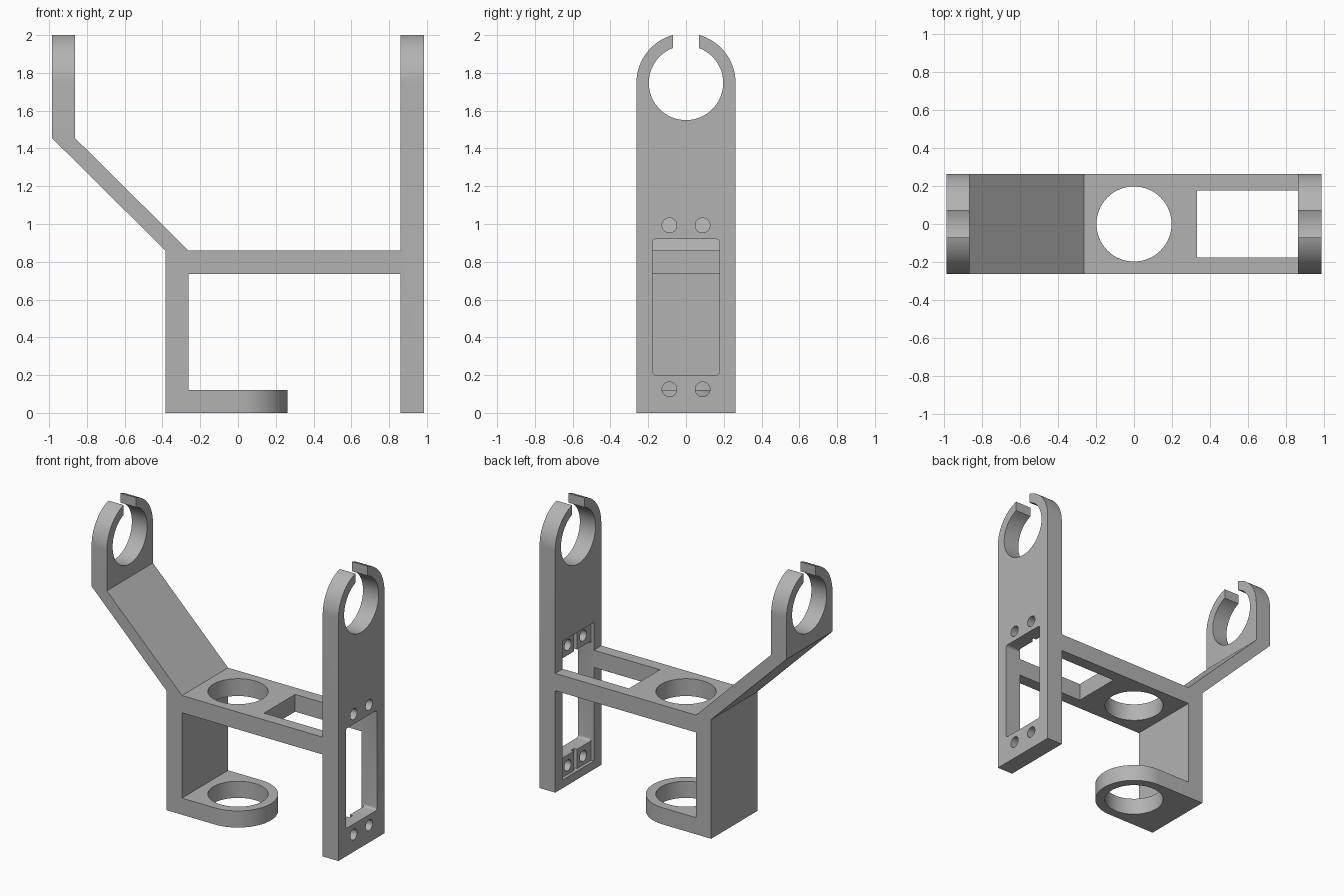
import bpy, bmesh
from math import sin, cos, pi, asin
from mathutils import Vector

if "Cube" in bpy.data.objects:
    bpy.data.objects.remove(bpy.data.objects["Cube"])

grey = bpy.data.materials.new("plain grey")
grey.use_nodes = True
GREY = (0.45, 0.45, 0.45, 1)
grey.diffuse_color = GREY
grey.node_tree.nodes["Principled BSDF"].inputs["Base Color"].default_value = GREY

W = 0.2625      # half width of the bracket
BORE = 0.197    # radius of the round openings
GAP = 0.07      # half width of the clip opening
WIN = 0.177     # half width of the square openings
AXIS = 1.747    # height of the clip centre


def prism(name, outline, axis, low, high):
    """Extrude a 2D outline along one axis."""
    place = {"x": lambda a, b, d: (d, a, b),
             "y": lambda a, b, d: (a, d, b),
             "z": lambda a, b, d: (a, b, d)}[axis]
    bm = bmesh.new()
    face = bm.faces.new([bm.verts.new(place(a, b, low)) for a, b in outline])
    new = bmesh.ops.extrude_face_region(bm, geom=[face])["geom"]
    shift = Vector(place(0, 0, high - low))
    bmesh.ops.translate(bm, verts=[v for v in new if isinstance(v, bmesh.types.BMVert)], vec=shift)
    bmesh.ops.recalc_face_normals(bm, faces=bm.faces)
    mesh = bpy.data.meshes.new(name)
    bm.to_mesh(mesh)
    bm.free()
    mesh.materials.append(grey)
    obj = bpy.data.objects.new(name, mesh)
    bpy.context.collection.objects.link(obj)
    return obj


def arc(cx, cy, r, start, end, n):
    return [(cx + r * cos(start + (end - start) * i / n),
             cy + r * sin(start + (end - start) * i / n)) for i in range(n + 1)]


def circle(cx, cy, r, n):
    return arc(cx, cy, r, 0, 2 * pi, n)[:-1]


def rect(a0, a1, b0, b1, r=0):
    if not r:
        return [(a0, b0), (a1, b0), (a1, b1), (a0, b1)]
    corners = [(a1 - r, b1 - r), (a0 + r, b1 - r), (a0 + r, b0 + r), (a1 - r, b0 + r)]
    return [p for i, (x, y) in enumerate(corners)
            for p in arc(x, y, r, i * pi / 2, (i + 1) * pi / 2, 5)]


# Whole bracket as one side profile: foot, post, bar, tall plate, sloped arm
bracket = prism("bracket", [
    (-0.385, 0), (W, 0), (W, 0.12), (-0.263, 0.12), (-0.263, 0.735),
    (0.86, 0.735), (0.86, 0), (0.985, 0), (0.985, 2.05), (0.86, 2.05),
    (0.86, 0.86), (-0.263, 0.86), (-0.863, 1.455), (-0.863, 2.05),
    (-0.985, 2.05), (-0.985, 1.455), (-0.385, 0.86)], "y", -W, W)

# Round shoulders, slot and bore of both open clips, cut in one go
outer, inner = asin(GAP / W), asin(GAP / BORE)
clip = ([(-0.4, AXIS)] + arc(0, AXIS, W, pi, pi / 2 + outer, 20)
        + arc(0, AXIS, BORE, pi / 2 + inner, 5 * pi / 2 - inner, 56)
        + arc(0, AXIS, W, pi / 2 - outer, 0, 20)
        + [(0.4, AXIS), (0.4, 2.3), (-0.4, 2.3)])
cutters = [prism("clip_cutter", clip, "x", -1.2, 1.2)]

# Rounded end of the foot
cutters.append(prism("foot_end_cutter",
                     [(0, -0.4)] + arc(0, 0, W, -pi / 2, pi / 2, 40)
                     + [(0, 0.4), (0.4, 0.4), (0.4, -0.4)], "z", -0.1, 0.3))

# Vertical bore through bar and foot
cutters.append(prism("bore_cutter", circle(0, 0, BORE, 64), "z", -0.1, 1))

# Window in the tall plate, then the opening in the bar that meets it
cutters.append(prism("plate_window_cutter", rect(-WIN, WIN, 0.2, 0.92, 0.018), "x", 0.8, 1.1))
cutters.append(prism("bar_window_cutter", rect(0.332, 0.87, -WIN, WIN), "z", 0.7, 0.9))

# Shallow recess on the inner side with a narrow groove
cutters.append(prism("recess_cutter", rect(-WIN, WIN, 0.06, 1.06), "x", 0.8, 0.882))
cutters.append(prism("groove_cutter", rect(-0.018, 0.018, 0.06, 1.06), "x", 0.8, 0.905))

# Four screw holes
for y in (-0.088, 0.088):
    for z in (0.125, 0.993):
        cutters.append(prism("screw_hole_cutter", circle(y, z, 0.039, 28), "x", 0.8, 1.1))

for cutter in cutters:
    cutter.hide_render = True
    cutter.hide_set(True)
    mod = bracket.modifiers.new(cutter.name, "BOOLEAN")
    mod.operation = "DIFFERENCE"
    mod.solver = "EXACT"
    mod.object = cutter

# Apply the cuts, drop the helpers and smooth the curved walls
bpy.ops.object.select_all(action="DESELECT")
bracket.select_set(True)
bpy.context.view_layer.objects.active = bracket
for mod in list(bracket.modifiers):
    bpy.ops.object.modifier_apply(modifier=mod.name)
for cutter in cutters:
    bpy.data.objects.remove(cutter)
bpy.ops.object.shade_smooth_by_angle(angle=pi / 6)
